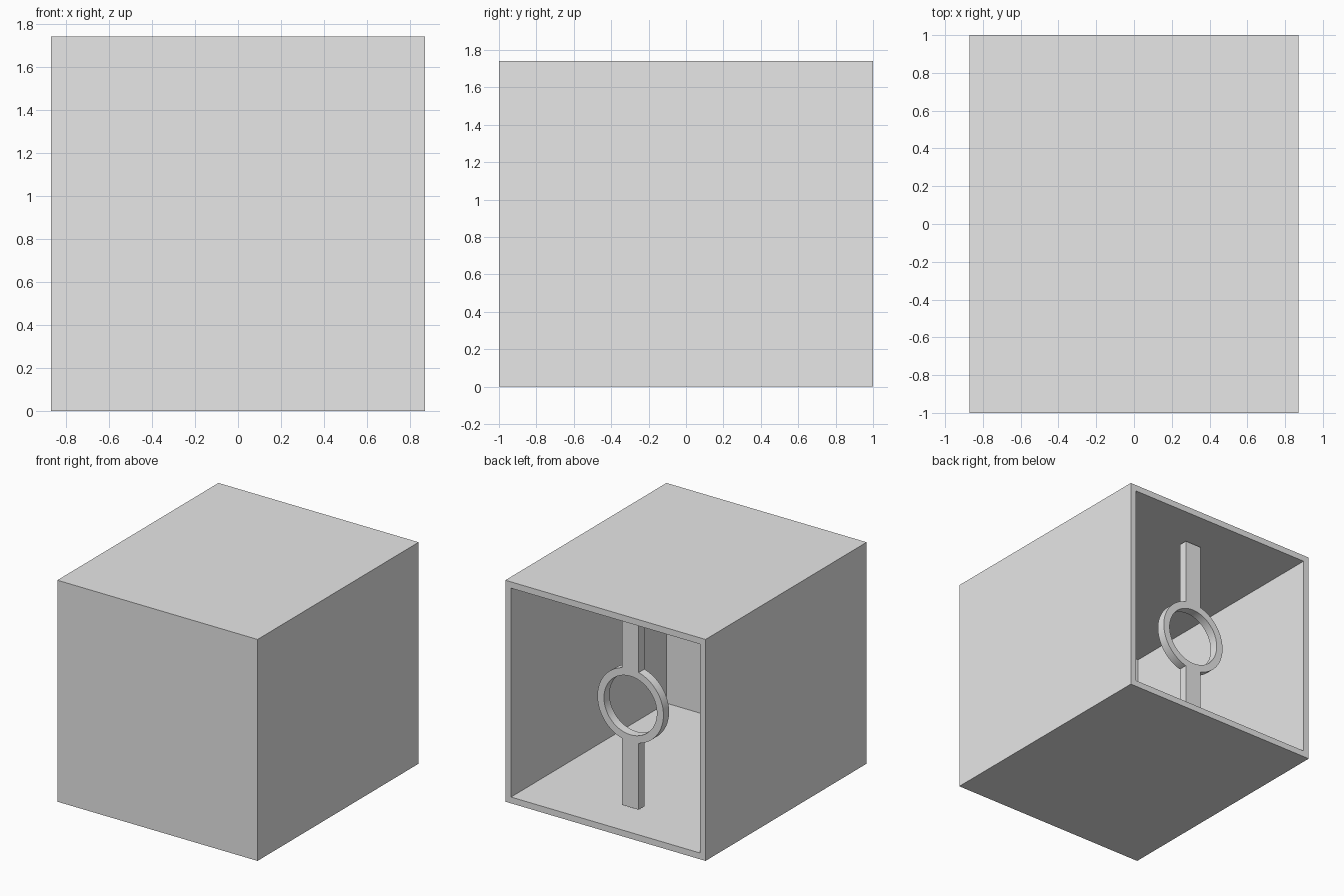
import bpy, bmesh
from math import pi, sin, cos, asin, sqrt, radians

if "Cube" in bpy.data.objects:
    bpy.data.objects.remove(bpy.data.objects["Cube"])

SIDE, DEPTH, WALL = 1.74, 2.0, 0.07
MID = SIDE / 2

grey = bpy.data.materials.new("light grey")
grey.use_nodes = True
grey.diffuse_color = (0.8, 0.8, 0.8, 1)
grey.node_tree.nodes["Principled BSDF"].inputs["Base Color"].default_value = (0.8, 0.8, 0.8, 1)


def add_object(name, data):
    obj = bpy.data.objects.new(name, data)
    bpy.context.collection.objects.link(obj)
    data.materials.append(grey)
    return obj


# Housing: a block hollowed out from its open back
bm = bmesh.new()
bmesh.ops.create_cube(bm, size=1)
bmesh.ops.scale(bm, vec=(SIDE, DEPTH, SIDE), verts=bm.verts)
bmesh.ops.translate(bm, vec=(0, 0, MID), verts=bm.verts)
bm.normal_update()
back = max(bm.faces, key=lambda f: f.normal.y)
bmesh.ops.inset_individual(bm, faces=[back], thickness=WALL)
cavity = bmesh.ops.extrude_discrete_faces(bm, faces=[back])["faces"][0]
bmesh.ops.translate(bm, vec=(0, WALL - DEPTH, 0), verts=cavity.verts)
bmesh.ops.recalc_face_normals(bm, faces=bm.faces)
mesh = bpy.data.meshes.new("housing")
bm.to_mesh(mesh)
bm.free()
add_object("housing", mesh)

# Ring bracket: ring with an arm to the ceiling and one to the floor
OUTER, INNER, ARM, STEPS = 0.287, 0.23, 0.072, 40
REACH = MID - WALL
gap = asin(ARM / OUTER)
half = [(ARM, -REACH)]
for i in range(STEPS + 1):
    a = -pi / 2 + gap + (pi - 2 * gap) * i / STEPS
    half.append((OUTER * cos(a), OUTER * sin(a)))
half.append((ARM, REACH))
outline = half + [(-x, -y) for x, y in half]
hole = [(INNER * cos(2 * pi * i / 80), INNER * sin(2 * pi * i / 80)) for i in range(80)]

curve = bpy.data.curves.new("ring_bracket", "CURVE")
curve.dimensions = "2D"
curve.fill_mode = "BOTH"
curve.extrude = WALL / 2
for loop in (outline, hole):
    spline = curve.splines.new("POLY")
    spline.points.add(len(loop) - 1)
    for point, (x, y) in zip(spline.points, loop):
        point.co = (x, y, 0, 1)
    spline.use_cyclic_u = True
bracket = add_object("ring_bracket", curve)
bracket.location = (0, 0.655, MID)
bracket.rotation_euler = (pi / 2, 0, 0)

# Turn the bracket into a mesh with rounded ring sides and sharp corners
bpy.ops.object.select_all(action="DESELECT")
bracket.select_set(True)
bpy.context.view_layer.objects.active = bracket
bpy.ops.object.convert(target="MESH")
bpy.ops.object.shade_smooth_by_angle(angle=radians(30))
